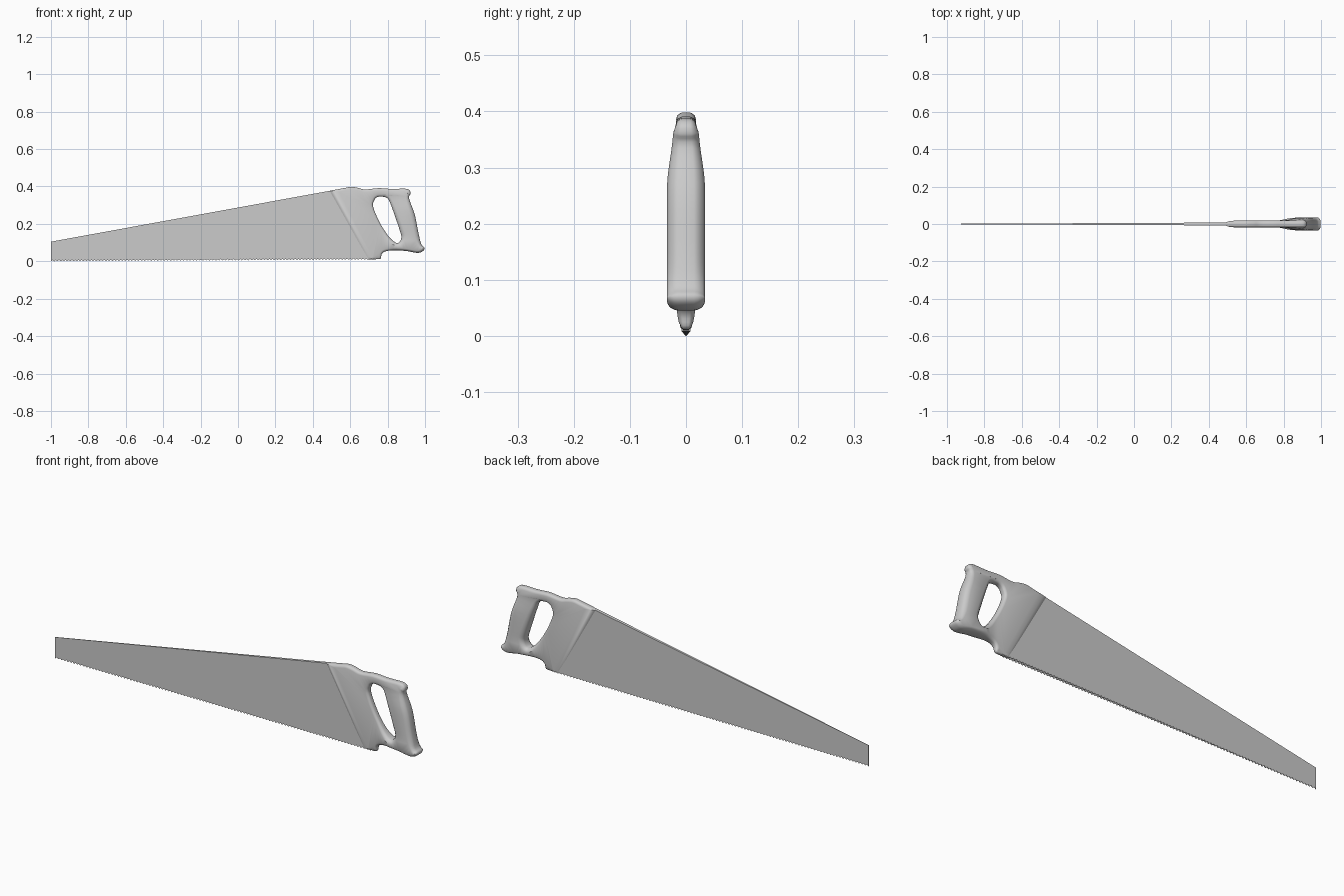
import bpy, bmesh
from mathutils import Vector
from mathutils.geometry import tessellate_polygon

if "Cube" in bpy.data.objects:
    bpy.data.objects.remove(bpy.data.objects["Cube"])


def finish(bm, name, angle=None):
    bmesh.ops.recalc_face_normals(bm, faces=bm.faces)
    me = bpy.data.meshes.new(name)
    bm.to_mesh(me)
    bm.free()
    ob = bpy.data.objects.new(name, me)
    bpy.context.collection.objects.link(ob)
    if angle:
        bpy.ops.object.select_all(action='DESELECT')
        ob.select_set(True)
        bpy.context.view_layer.objects.active = ob
        bpy.ops.object.shade_smooth_by_angle(angle=angle)
    return ob


def smooth(a, b, v):
    t = min(1, max(0, (v - a) / (b - a)))
    return t * t * (3 - 2 * t)


def spline(pts, closed, steps=4):
    """Catmull-Rom curve through 2D points."""
    n, out = len(pts), []
    P = [Vector(p) for p in pts]
    get = (lambda i: P[i % n]) if closed else (lambda i: P[min(max(i, 0), n - 1)])
    for i in range(n if closed else n - 1):
        a, b, c, d = (get(i + k) for k in (-1, 0, 1, 2))
        for s in range(steps):
            t = s / steps
            out.append(0.5 * (2 * b + (c - a) * t + (2 * a - 5 * b + 4 * c - d) * t ** 2
                              + (3 * b - a - 3 * c + d) * t ** 3))
    if not closed:
        out.append(P[-1])
    return out


def inward(loop):
    """Unit normals pointing right of travel, into the material."""
    res = []
    for i, p in enumerate(loop):
        t = loop[(i + 1) % len(loop)] - loop[i - 1]
        res.append(Vector((t.y, -t.x)).normalized())
    return res


def grip(p):
    return smooth(0.77, 0.87, p.x) * smooth(0.40, 0.27, p.y)


def half_width(p):
    return (0.018 + 0.016 * grip(p)) * (0.6 + 0.4 * smooth(0.005, 0.055, p.y))


# Blade: thin tapered plate with a toothed lower edge
bm = bmesh.new()
teeth = 100
cols = []
for i in range(teeth * 2 + 1):
    t = i / (teeth * 2)
    xb = -1 + 1.73 * t
    xt = -1 + 1.56 * t
    h = 0.001 + 0.007 * t
    zb = 0.005 * (xb + 1) + (0.007 if i % 2 else 0)
    zt = 0.105 + 0.1825 * (xt + 1)
    cols.append([bm.verts.new(c) for c in
                 ((xb, -h, zb), (xt, -h, zt), (xt, h, zt), (xb, h, zb))])
for a, b in zip(cols, cols[1:]):
    for k in range(4):
        bm.faces.new((a[k], a[(k + 1) % 4], b[(k + 1) % 4], b[k]))
bm.faces.new(cols[0])
bm.faces.new(cols[-1])
finish(bm, "blade")

# Handle: outline and finger hole with rounded edges and a thicker grip
outer = spline([(0.49, 0.377), (0.57, 0.392), (0.605, 0.398), (0.64, 0.393), (0.68, 0.384),
                (0.75, 0.391), (0.82, 0.387), (0.895, 0.388), (0.918, 0.378), (0.922, 0.36),
                (0.915, 0.335), (0.945, 0.25), (0.965, 0.15), (0.98, 0.092), (0.997, 0.073),
                (0.99, 0.056), (0.96, 0.045), (0.90, 0.055), (0.83, 0.059), (0.785, 0.052),
                (0.768, 0.037), (0.762, 0.014), (0.735, 0.011), (0.69, 0.010)], False)
hole = spline([(0.728, 0.325), (0.723, 0.29), (0.757, 0.209), (0.80, 0.14), (0.835, 0.105),
               (0.858, 0.099), (0.873, 0.125), (0.865, 0.165), (0.822, 0.29), (0.80, 0.336),
               (0.765, 0.346), (0.742, 0.342)], True)
profile = [(0, 0.42), (0.12, 0.62), (0.45, 0.87), (1, 1)]

bm = bmesh.new()
caps = {-1: [], 1: []}
for loop in (outer, hole):
    dirs = []
    for p, nrm in zip(loop, inward(loop)):
        d = 0.012 + 0.011 * grip(p) * smooth(0.07, 0.14, p.y)
        dirs.append(nrm * d)
    if loop is outer:
        # wide chamfer where the handle meets the blade
        dirs[0] = Vector((0.05, -0.004))
        dirs[-1] = Vector((0.03, 0.010))
        for i in range(1, 5):
            dirs[i] = Vector((0.05 * (1 - i / 5), -0.004 - 0.0016 * i))
    rings = []
    for side, prof in ((-1, profile[::-1]), (1, profile)):
        for off, w in prof:
            ring = []
            for p, d in zip(loop, dirs):
                q = p + d * off
                ring.append(bm.verts.new((q.x, side * w * half_width(p), q.y)))
            rings.append(ring)
    n = len(loop)
    for a, b in zip(rings, rings[1:]):
        for i in range(n):
            j = (i + 1) % n
            bm.faces.new((a[i], a[j], b[j], b[i]))
    caps[-1].append(rings[0])
    caps[1].append(rings[-1])

# Side faces between outline and hole
for loops in caps.values():
    flat = [v for l in loops for v in l]
    tris = tessellate_polygon([[Vector((v.co.x, v.co.z, 0)) for v in l] for l in loops])
    faces = []
    for t in tris:
        if len(set(t)) == 3:
            try:
                faces.append(bm.faces.new([flat[i] for i in t]))
            except ValueError:
                pass
    inner = [e for e in {e for f in faces for e in f.edges}
             if all(f in faces for f in e.link_faces)]
    bmesh.ops.beautify_fill(bm, faces=faces, edges=inner)
finish(bm, "handle", 0.6)
